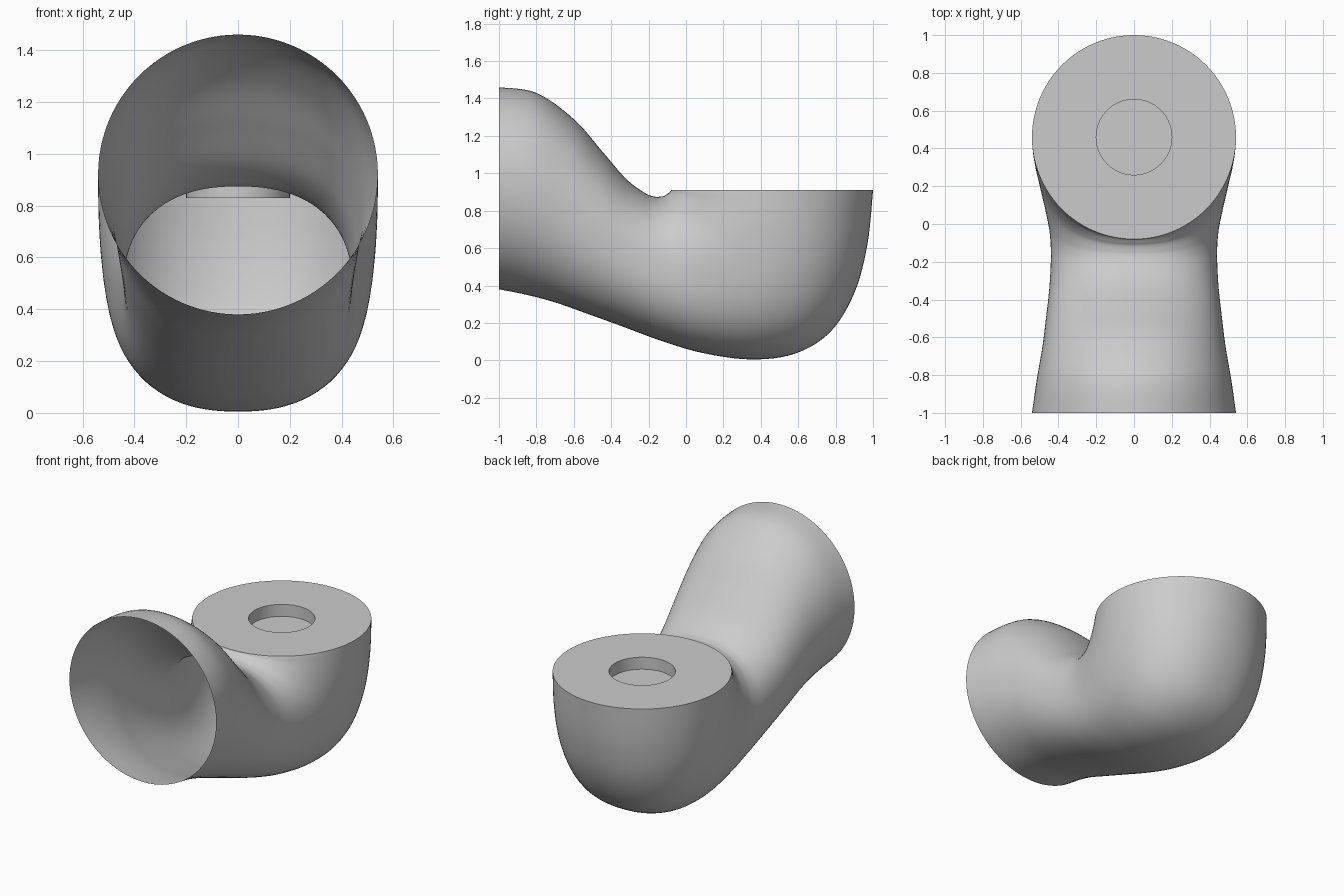
import bpy, bmesh, math
from mathutils import Vector

if "Cube" in bpy.data.objects:
    bpy.data.objects.remove(bpy.data.objects["Cube"])

SIDES = 96
STEPS = 6
RADIUS = 0.54
CAP_Y, CAP_Z = 0.46, 0.91

grey = bpy.data.materials.new("plain grey")
grey.use_nodes = True
grey.diffuse_color = (0.6, 0.6, 0.6, 1)
grey.node_tree.nodes["Principled BSDF"].inputs["Base Color"].default_value = (0.6, 0.6, 0.6, 1)


def finish(bm, name):
    mesh = bpy.data.meshes.new(name)
    bm.to_mesh(mesh)
    bm.free()
    mesh.materials.append(grey)
    obj = bpy.data.objects.new(name, mesh)
    bpy.context.collection.objects.link(obj)
    return obj


def bridge(bm, a, b):
    for i in range(len(a)):
        j = (i + 1) % len(a)
        bm.faces.new((a[i], a[j], b[j], b[i]))


def spline(p, q, r, s, t):
    return 0.5 * (2 * q + (r - p) * t + (2 * p - 5 * q + 4 * r - s) * t * t
                  + (3 * q - p - 3 * r + s) * t ** 3)


# Stations along the pipe: upper y, upper z, lower y, lower z, half width
stations = [
    (-1, 1.46, -1, 0.38, 0.54),
    (-0.8, 1.43, -0.85, 0.35, 0.515),
    (-0.6, 1.29, -0.7, 0.31, 0.485),
    (-0.45, 1.12, -0.53, 0.25, 0.465),
    (-0.32, 0.97, -0.35, 0.185, 0.448),
    (-0.22, 0.895, -0.12, 0.1, 0.44),
    (-0.17, 0.876, 0.1, 0.037, 0.447),
    (-0.14, 0.875, 0.35, 0.005, 0.47),
    (-0.115, 0.88, 0.58, 0.035, 0.495),
    (-0.1, 0.89, 0.77, 0.15, 0.515),
    (-0.09, 0.897, 0.9, 0.36, 0.53),
    (-0.083, 0.903, 0.97, 0.62, 0.538),
    (-0.08, 0.91, 1, 0.91, 0.54),
]


def section(bm, values, fullness):
    """Rounded section between an upper and a lower rail point."""
    uy, uz, ly, lz, width = values
    upper, lower = Vector((0, uy, uz)), Vector((0, ly, lz))
    centre, half = (upper + lower) / 2, (upper - lower) / 2
    ring = []
    for i in range(SIDES):
        a = math.tau * i / SIDES
        c, s = math.cos(a), math.sin(a)
        k = (abs(c) ** fullness + abs(s) ** fullness) ** (-1 / fullness)
        ring.append(bm.verts.new(centre + half * c * k + Vector((width * s * k, 0, 0))))
    return ring


# Curved pipe, open at the front
bm = bmesh.new()
last = len(stations) - 1
rings = []
for n in range(last * STEPS + 1):
    i = min(n // STEPS, last - 1)
    t = n / STEPS - i
    near = [stations[max(0, min(last, i + d))] for d in (-1, 0, 1, 2)]
    values = [spline(*column, t) for column in zip(*near)]
    rings.append(section(bm, values, 2 + 0.35 * math.sin(math.pi * n / (last * STEPS))))
for a, b in zip(rings, rings[1:]):
    bridge(bm, a, b)
bmesh.ops.recalc_face_normals(bm, faces=bm.faces)
pipe = finish(bm, "curved_pipe")
for face in pipe.data.polygons:
    face.use_smooth = True

# Flat cap with a round recess
bm = bmesh.new()


def circle(radius, z):
    return [bm.verts.new((radius * math.cos(math.tau * i / SIDES),
                          CAP_Y + radius * math.sin(math.tau * i / SIDES), z))
            for i in range(SIDES)]


rim, lip, floor = circle(RADIUS, CAP_Z), circle(0.2, CAP_Z), circle(0.2, CAP_Z - 0.08)
bridge(bm, rim, lip)
bridge(bm, lip, floor)
bm.faces.new(floor)
finish(bm, "recessed_cap")
